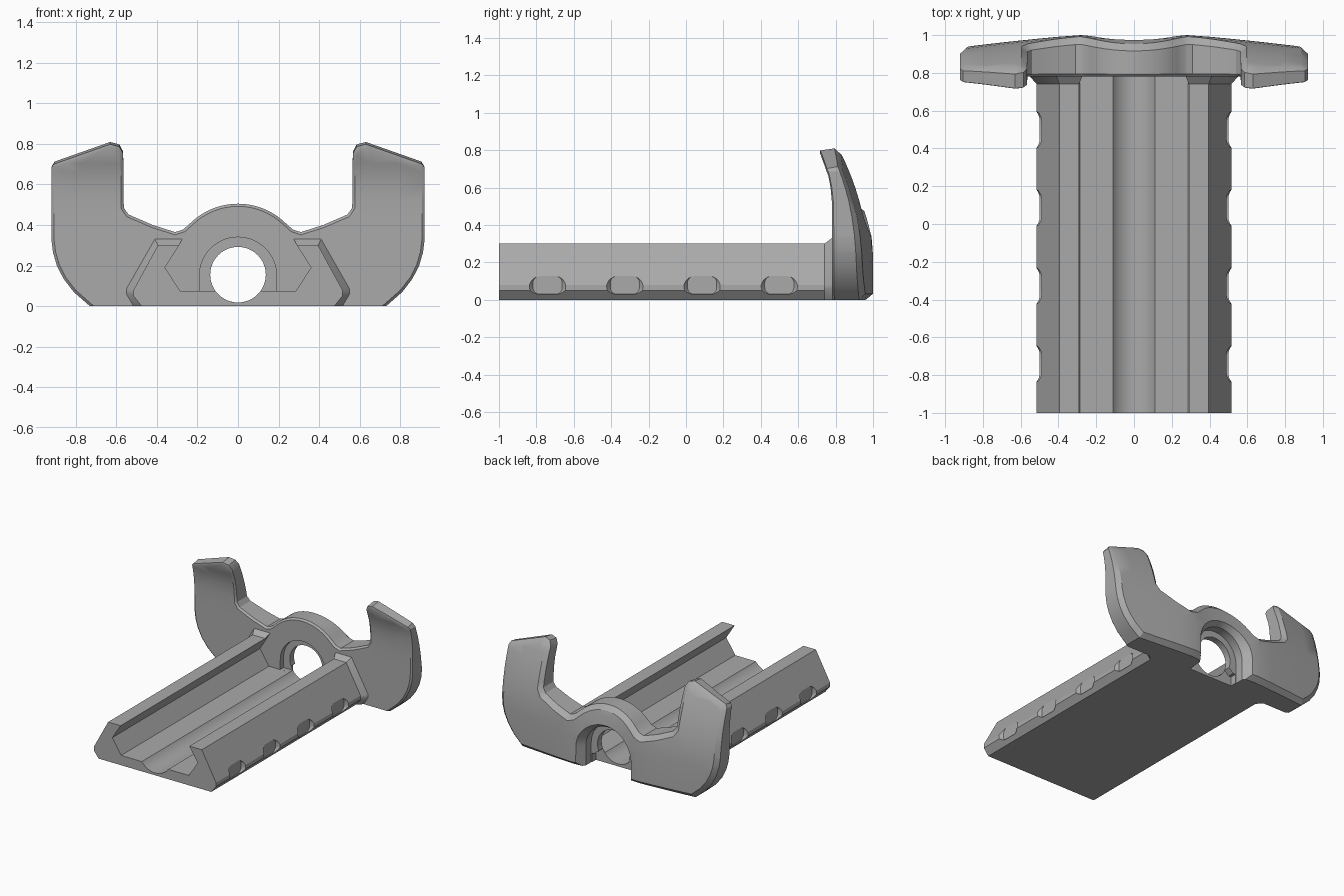
import bpy, bmesh
from math import sin, cos, pi, radians

if "Cube" in bpy.data.objects:
    bpy.data.objects.remove(bpy.data.objects["Cube"], do_unlink=True)

grey = bpy.data.materials.new("plain grey")
grey.use_nodes = True
grey.diffuse_color = (0.4, 0.4, 0.4, 1)
grey.node_tree.nodes["Principled BSDF"].inputs["Base Color"].default_value = (0.4, 0.4, 0.4, 1)


def loft(rings):
    """Closed solid through rings of equal point count."""
    bm = bmesh.new()
    loops = [[bm.verts.new(p) for p in ring] for ring in rings]
    n = len(loops[0])
    for a, b in zip(loops, loops[1:]):
        for i in range(n):
            j = (i + 1) % n
            bm.faces.new((a[i], a[j], b[j], b[i]))
    bm.faces.new(loops[0])
    bm.faces.new(loops[-1])
    bmesh.ops.recalc_face_normals(bm, faces=bm.faces)
    return bm


def along_y(profiles):
    """Loft (y, [(x, z), ...]) sections."""
    return loft([[(x, y, z) for x, z in pts] for y, pts in profiles])


def add(name, bm):
    mesh = bpy.data.meshes.new(name)
    bm.to_mesh(mesh)
    bm.free()
    mesh.materials.append(grey)
    ob = bpy.data.objects.new(name, mesh)
    bpy.context.collection.objects.link(ob)
    return ob


def activate(ob):
    bpy.ops.object.select_all(action='DESELECT')
    ob.select_set(True)
    bpy.context.view_layer.objects.active = ob


def cut(ob, bm):
    cutter = add("cutter", bm)
    cutter.hide_render = True
    mod = ob.modifiers.new("cut", 'BOOLEAN')
    mod.operation, mod.solver, mod.object = 'DIFFERENCE', 'EXACT', cutter
    activate(ob)
    bpy.ops.object.modifier_apply(modifier=mod.name)
    bpy.data.objects.remove(cutter, do_unlink=True)


def arc(cx, cz, r, a0, a1, n):
    return [(cx + r * cos(radians(a0 + (a1 - a0) * i / n)),
             cz + r * sin(radians(a0 + (a1 - a0) * i / n))) for i in range(n + 1)]


def mirrored(half):
    """Complete a right-hand outline that runs from the middle outwards."""
    return half + [(-x, z) for x, z in reversed(half) if abs(x) > 1e-5]


def arch(r, bottom):
    return arc(0, 0.15, r, 0, 180, 32) + [(-r, bottom), (r, bottom)]


HOLE_Z, HOLE_R = 0.155, 0.137

# Channel rail, flared where it meets the end plate
groove = arc(0, HOLE_Z, HOLE_R, -90, -36, 8)
inner = groove + [(0.285, 0.075), (0.36, 0.19)]
straight = mirrored(inner + [(0.29, 0.30), (0.395, 0.30), (0.515, 0.08), (0.515, 0.05), (0.475, 0)])
flared = mirrored(inner + [(0.275, 0.33), (0.41, 0.33), (0.55, 0.085), (0.55, 0.06), (0.515, 0)])
rail = add("channel_rail", along_y([(-1, straight), (0.74, straight), (0.78, flared), (0.79, flared)]))

# Finger notches along both lower sides
def pill(half_len, half_h, y):
    r = 0.035
    pts = []
    for sy, sz, a in ((1, 1, 0), (-1, 1, 90), (-1, -1, 180), (1, -1, 270)):
        pts += arc(y + sy * (half_len - r), 0.078 + sz * (half_h - r), r, a, a + 90, 5)
    return pts

for side in (-1, 1):
    for k in range(4):
        y = -0.74 + 0.413 * k
        cut(rail, loft([[(side * x, py, pz) for py, pz in pill(length, 0.048, y)]
                        for x, length in ((0.49, 0.078), (0.53, 0.108))]))

# End plate with two raised horns and a round hub
half = arc(0, 0.17, 0.335, 90, 47, 10) + [
    (0.27, 0.378), (0.31, 0.365), (0.42, 0.40), (0.54, 0.452), (0.563, 0.485),
    (0.566, 0.765), (0.585, 0.80), (0.63, 0.812), (0.905, 0.715), (0.92, 0.685),
    (0.92, 0.33), (0.912, 0.265), (0.893, 0.2), (0.86, 0.135), (0.81, 0.07), (0.73, 0)]
outline = mirrored(half)
DEPTH = 0.18
bm = along_y([(0, outline), (DEPTH, outline)])

# Chamfer the back rim all round, the front rim except along the base
for y, offset in ((DEPTH, 0.032), (0, 0.013)):
    rim = [e for e in bm.edges if all(abs(v.co.y - y) < 1e-5 for v in e.verts)
           and (y > 0 or any(v.co.z > 0.001 for v in e.verts))]
    bmesh.ops.bevel(bm, geom=rim, offset=offset, segments=1, affect='EDGES',
                    profile=0.5, clamp_overlap=False)

# Slice so the plate can curve
def slice_at(co, no):
    bmesh.ops.bisect_plane(bm, geom=bm.verts[:] + bm.edges[:] + bm.faces[:],
                           plane_co=co, plane_no=no, dist=1e-5)

for z in (0.25, 0.35, 0.44, 0.53, 0.6, 0.66, 0.72):
    slice_at((0, 0, z), (0, 0, 1))
for x in (0.1, 0.19, 0.28, 0.4, 0.5, 0.65, 0.78):
    for s in (-1, 1):
        slice_at((s * x, 0, 0), (1, 0, 0))


def front_y(z):
    return 0.78 - 0.06 * (max(z - 0.5, 0) / 0.29) ** 2


def back_y(x, z):
    x = abs(x)
    if x < 0.28:
        y = 0.985 + 0.015 * (x / 0.28) ** 2
    else:
        y = 1 - 0.065 * ((x - 0.28) / 0.64) ** 1.2
    return y - 0.42 * max(z - 0.2, 0) ** 2


for v in bm.verts:
    x, y, z = v.co
    t = y / DEPTH
    v.co.y = front_y(z) + t * (back_y(x, z) - front_y(z))
    if z > 0.69:
        v.co.z -= 0.015 * (1 - t)
bmesh.ops.recalc_face_normals(bm, faces=bm.faces)
plate = add("end_plate", bm)

# Bore, front counterbore, flared back counterbore and gap under the web
bore = arc(0, HOLE_Z, HOLE_R, 0, 360, 48)[:-1]
cut(plate, along_y([(0.6, bore), (1.2, bore)]))
cut(plate, along_y([(0.6, arch(0.19, 0.075)), (0.82, arch(0.19, 0.075))]))
cut(plate, along_y([(0.87, arch(0.19, -0.1)), (0.935, arch(0.19, -0.1)), (1.02, arch(0.25, -0.1))]))
gap = mirrored([(0.125, 0.105), (0.165, 0.07), (0.185, 0.07), (0.185, -0.1)])
cut(plate, along_y([(0.821, gap), (0.9, gap)]))

for ob in (rail, plate):
    activate(ob)
    bpy.ops.object.shade_smooth_by_angle(angle=radians(28))
